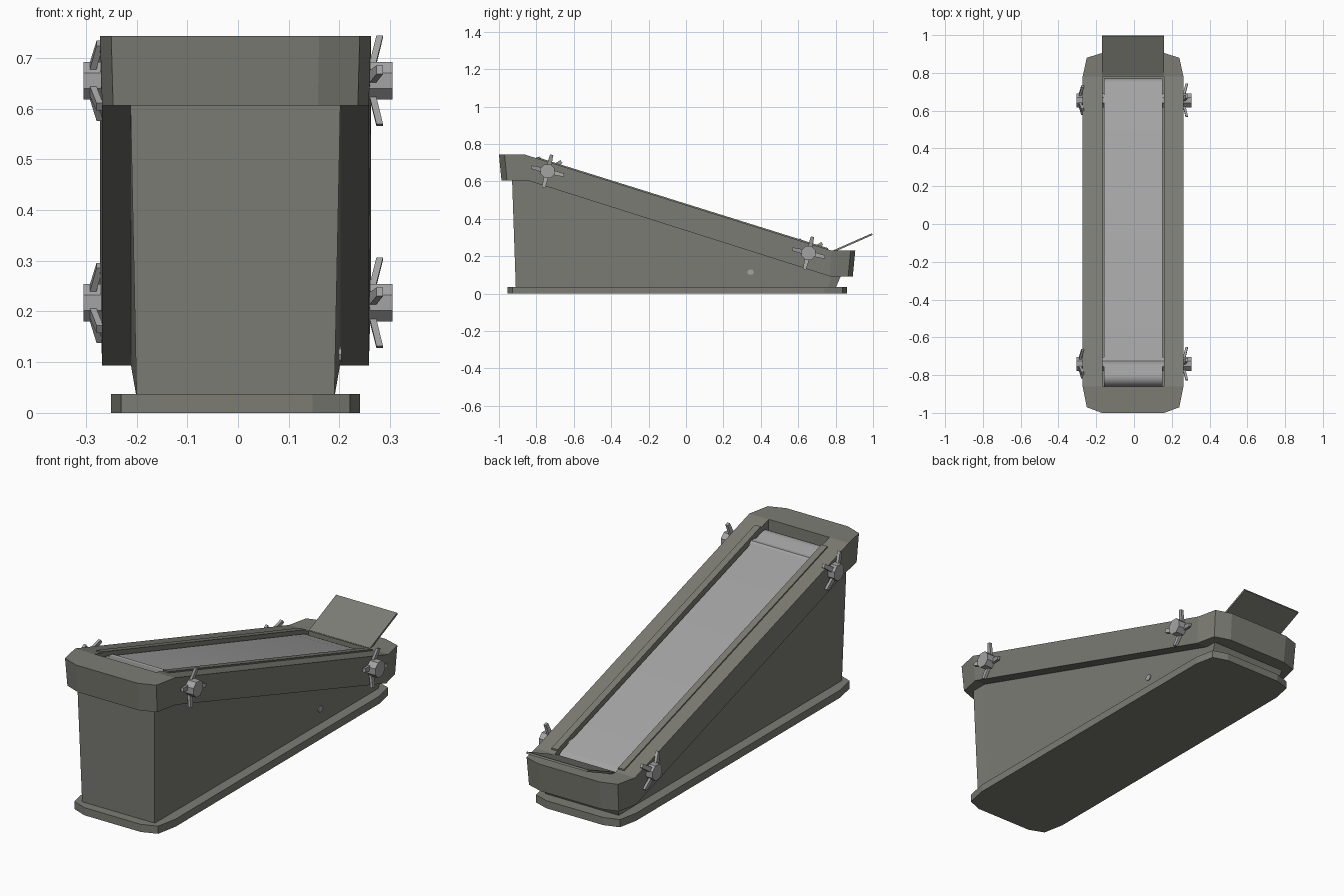
import bpy, bmesh, math
from mathutils import Vector

if "Cube" in bpy.data.objects:
    bpy.data.objects.remove(bpy.data.objects["Cube"])

CX = -0.005            # housing centre in x
Y0, Y1 = -0.86, 0.78   # bends of the sloping top
Z0, Z1 = 0.743, 0.23


def material(name, rgb):
    m = bpy.data.materials.new(name)
    m.diffuse_color = (*rgb, 1)
    m.use_nodes = True
    m.node_tree.nodes["Principled BSDF"].inputs["Base Color"].default_value = m.diffuse_color
    return m


OLIVE = material("olive grey", (0.20, 0.202, 0.175))
STEEL = material("light grey", (0.37, 0.37, 0.37))


def make(name, verts, faces, mat):
    bm = bmesh.new()
    vs = [bm.verts.new(v) for v in verts]
    for f in faces:
        bm.faces.new([vs[i] for i in f])
    bmesh.ops.recalc_face_normals(bm, faces=bm.faces)
    me = bpy.data.meshes.new(name)
    bm.to_mesh(me)
    bm.free()
    me.materials.append(mat)
    ob = bpy.data.objects.new(name, me)
    bpy.context.collection.objects.link(ob)
    return ob


def loft(name, rings, mat):
    """Skin a list of equal-length rings and cap both ends."""
    n = len(rings[0])
    verts = [p for r in rings for p in r]
    faces = [(k * n + i, k * n + (i + 1) % n, (k + 1) * n + (i + 1) % n, (k + 1) * n + i)
             for k in range(len(rings) - 1) for i in range(n)]
    faces += [tuple(range(n)), tuple(range(len(verts) - n, len(verts)))]
    return make(name, verts, faces, mat)


def across(name, profile, xa, xb, mat):
    """Extrude a (y, z) profile along x."""
    return loft(name, [[(x, y, z) for y, z in profile] for x in (xa, xb)], mat)


def top_z(y):
    t = min(1, max(0, (y - Y0) / (Y1 - Y0)))
    return Z0 + (Z1 - Z0) * t


# plan outline shared by the rim and the base plate (counter-clockwise)
half = [(0.165, -1.0), (0.245, -0.97), (0.267, Y0), (0.267, Y1), (0.245, 0.88), (0.165, 0.905)]
outline = half + [(-x, y) for x, y in reversed(half)]
MY = -0.0475


def plan(sx, sy):
    return [(CX + x * sx, MY + (y - MY) * sy) for x, y in outline]


# base plate
loft("base_plate", [[(x, y, z) for x, y in plan(0.92, 0.953)] for z in (0, 0.037)], OLIVE)

# wedge-shaped body, slightly flared upward
stations = [(-0.91, -0.93), (-0.85, Y0), (0.76, Y1), (0.80, 0.83)]
loft("body", [[(CX - 0.195, yb, 0.03), (CX + 0.195, yb, 0.03),
               (CX + 0.207, yt, top_z(yt) - 0.131), (CX - 0.207, yt, top_z(yt) - 0.131)]
              for yb, yt in stations], OLIVE)

# bent rim with a sunken belt pocket
top = [(x, y, top_z(y)) for x, y in plan(1, 1)]
low = [(x, y, top_z(t[1]) - 0.137) for (x, y), t in zip(plan(0.985, 0.986), top)]
hw = 0.163
corners = [(CX + hw, Y0), (CX + hw, Y1), (CX - hw, Y1), (CX - hw, Y0)]
lip = [(x, y, top_z(y)) for x, y in corners]
floor = [(x, y, top_z(y) - 0.118) for x, y in corners]
faces = [(i, (i + 1) % 12, 12 + (i + 1) % 12, 12 + i) for i in range(12)]
faces += [(9, 10, 11, 0, 1, 2, 24, 27), (2, 3, 25, 24), (3, 4, 5, 6, 7, 8, 26, 25), (8, 9, 27, 26)]
faces += [(24 + i, 24 + (i + 1) % 4, 28 + (i + 1) % 4, 28 + i) for i in range(4)]
faces += [(28, 29, 30, 31)]
faces += [(21, 22, 23, 12, 13, 14), (14, 15, 20, 21), (15, 16, 17, 18, 19, 20)]
make("rim", top + low + lip + floor, faces, OLIVE)

# thin raised strips along both sides of the pocket
for side, tag in ((-1, "left"), (1, "right")):
    xs = sorted((CX + side * hw, CX + side * 0.195))
    across("edge_strip_" + tag,
           [(-0.80, top_z(-0.80) - 0.005), (0.76, top_z(0.76) - 0.005),
            (0.76, top_z(0.76) + 0.007), (-0.80, top_z(-0.80) + 0.007)], *xs, OLIVE)

# conveyor belt: two rounded ends joined by straight runs
A, B, R = Vector((-0.81, 0.661)), Vector((0.72, 0.186)), 0.05
tilt = math.atan2(B.y - A.y, B.x - A.x)
profile = []
for c, start in ((A, 90), (B, -90)):
    for k in range(13):
        a = tilt + math.radians(start + 15 * k)
        profile.append((c.x + R * math.cos(a), c.y + R * math.sin(a)))
belt = across("belt", profile, CX - 0.155, CX + 0.155, STEEL)
bpy.context.view_layer.objects.active = belt
belt.select_set(True)
bpy.ops.object.shade_smooth_by_angle(angle=math.radians(30))
belt.select_set(False)

# axles through the rim, with four slanted prongs on each end
for tag, ay, az in (("front", -0.74, 0.655), ("back", 0.655, 0.217)):
    ring = [(ay + 0.04 * math.cos(math.radians(22.5 + 45 * k)),
             az + 0.04 * math.sin(math.radians(22.5 + 45 * k))) for k in range(8)]
    across("axle_" + tag, ring, -0.305, 0.305, STEEL)
    for side, root, turn in (("right", 0.262, 76), ("left", -0.290, 35)):
        for k in range(4):
            a = math.radians(turn + 90 * k)
            d, w = (math.cos(a), math.sin(a)), (-math.sin(a), math.cos(a))
            rings = []
            for r, x, hwid in ((0.02, root, 0.013), (0.09, root + 0.017, 0.009)):
                rings.append([(x + dx, ay + d[0] * r + w[0] * s * hwid, az + d[1] * r + w[1] * s * hwid)
                              for dx, s in ((-0.006, -1), (0.007, -1), (0.007, 1), (-0.006, 1))])
            loft(f"prong_{tag}_{side}_{k + 1}", rings, STEEL)

# small stud on the right wall
across("side_stud", [(0.345 + 0.018 * math.cos(k * math.pi / 4), 0.115 + 0.015 * math.sin(k * math.pi / 4))
                     for k in range(8)], 0.18, 0.204, STEEL)

# discharge flap at the low end
across("flap", [(0.79, 0.222), (0.998, 0.314), (0.994, 0.323), (0.786, 0.231)],
       CX - 0.164, CX + 0.164, OLIVE)
